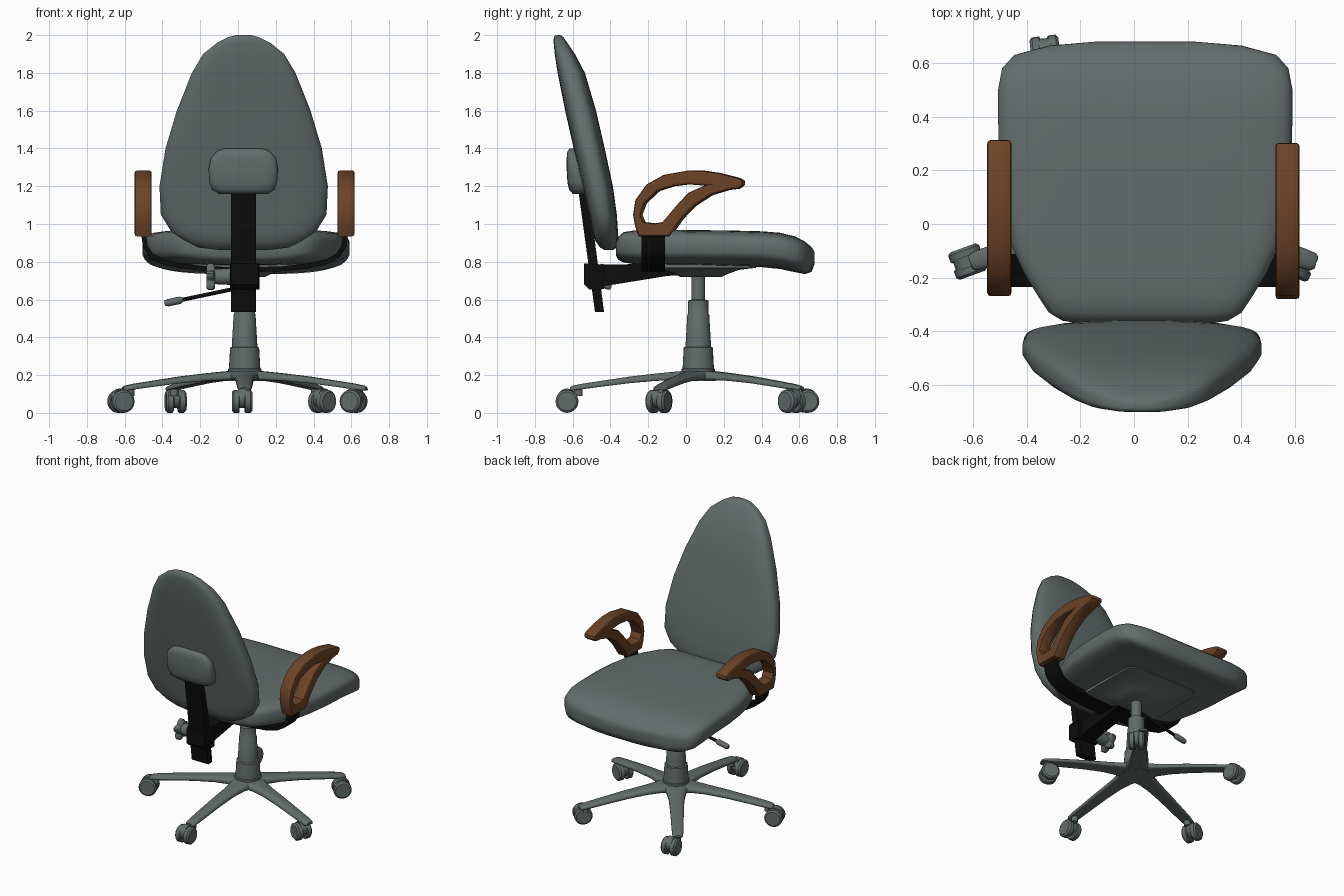
import bpy, bmesh, math
from mathutils import Vector, Matrix

if "Cube" in bpy.data.objects:
    bpy.data.objects.remove(bpy.data.objects["Cube"])

CX, CY = 0.035, 0.065          # column centre


def material(name, rgb):
    m = bpy.data.materials.new(name)
    m.diffuse_color = (*rgb, 1)
    m.use_nodes = True
    m.node_tree.nodes["Principled BSDF"].inputs["Base Color"].default_value = m.diffuse_color
    return m


GREY = material("slate grey", (0.125, 0.153, 0.148))
BLACK = material("black", (0.004, 0.004, 0.004))
BROWN = material("wood brown", (0.15, 0.056, 0.021))


def finish(ob, mat, angle=40):
    ob.data.materials.clear()
    ob.data.materials.append(mat)
    bpy.ops.object.select_all(action='DESELECT')
    ob.select_set(True)
    bpy.context.view_layer.objects.active = ob
    bpy.ops.object.shade_smooth_by_angle(angle=math.radians(angle))
    return ob


def loft(name, rings, mat, angle=40):
    """Skin a list of equal-length point rings and cap both ends."""
    bm = bmesh.new()
    rows = [[bm.verts.new(p) for p in r] for r in rings]
    n = len(rows[0])
    for a, b in zip(rows, rows[1:]):
        for i in range(n):
            bm.faces.new((a[i], a[(i + 1) % n], b[(i + 1) % n], b[i]))
    bm.faces.new(rows[0])
    bm.faces.new(rows[-1])
    bmesh.ops.recalc_face_normals(bm, faces=bm.faces)
    me = bpy.data.meshes.new(name)
    bm.to_mesh(me)
    bm.free()
    ob = bpy.data.objects.new(name, me)
    bpy.context.collection.objects.link(ob)
    return finish(ob, mat, angle)


def oval(axis, pos, cx, hw, lo, hi, power=4, lift=0, n=32):
    """Superellipse ring across y or z; lo..hi spans the other axis."""
    pts = []
    for i in range(n):
        a = 2 * math.pi * (i + 0.5) / n
        c, s = math.cos(a), math.sin(a)
        u = math.copysign(abs(c) ** (2 / power), c)
        v = math.copysign(abs(s) ** (2 / power), s)
        t = (lo + hi) / 2 + v * (hi - lo) / 2 + lift * u * u
        pts.append((cx + hw * u, pos, t) if axis == 'y' else (cx + hw * u, t, pos))
    return pts


def rect(axis, pos, cx, hw, lo, hi):
    q = [(cx - hw, lo), (cx + hw, lo), (cx + hw, hi), (cx - hw, hi)]
    return [(x, pos, t) if axis == 'y' else (x, t, pos) for x, t in q]


def rod(name, stations, p0, direction, mat, n=24):
    """Turned part: stations are (distance along axis, radius)."""
    m = Vector(direction).to_track_quat('Z', 'Y').to_matrix()
    rings = [[Vector(p0) + m @ Vector((r * math.cos(2 * math.pi * i / n),
              r * math.sin(2 * math.pi * i / n), d)) for i in range(n)] for d, r in stations]
    return loft(name, rings, mat)


# Seat cushion
seat = [(-.37, .25, .83, .90), (-.36, .31, .81, .93), (-.33, .36, .795, .955), (-.27, .40, .785, .965),
        (-.18, .455, .78, .968), (-.08, .50, .78, .968), (.05, .53, .78, .966), (.2, .545, .775, .965),
        (.4, .55, .77, .96), (.5, .55, .76, .952), (.58, .535, .743, .932), (.63, .49, .733, .905),
        (.665, .36, .745, .875), (.68, .18, .785, .85)]
loft("seat", [oval('y', y, .042, w, a, b, 4, .012) for y, w, a, b in seat], GREY, 60)

# Backrest cushion
back = [(.862, .12, -.43, -.385), (.875, .24, -.455, -.37), (.91, .31, -.48, -.36), (.96, .385, -.495, -.36),
        (1.05, .44, -.512, -.366), (1.2, .447, -.548, -.387), (1.4, .415, -.595, -.43), (1.6, .355, -.64, -.476),
        (1.8, .275, -.68, -.535), (1.9, .215, -.695, -.588), (1.96, .14, -.701, -.628),
        (1.99, .08, -.7, -.65), (2.0, .04, -.69, -.665)]
loft("backrest", [oval('z', z, .03, w, a, b, 3.2) for z, w, a, b in back], GREY, 60)

# Cover plate behind the backrest
cover = [(1.16, .13, -.60, -.50), (1.18, .165, -.618, -.5), (1.22, .18, -.628, -.5), (1.29, .184, -.632, -.52),
         (1.35, .172, -.632, -.55), (1.385, .14, -.628, -.56), (1.4, .1, -.615, -.575)]
loft("backrest_cover", [oval('z', z, .028, w, a, b) for z, w, a, b in cover], GREY, 60)

# Black back bar, clamp and mechanism arm
loft("back_bar", [rect('z', .535, .03, .066, -.482, -.434), rect('z', 1.2, .03, .066, -.573, -.52)], BLACK)
loft("bar_clamp", [rect('y', -.54, CX, .072, .68, .79), rect('y', -.51, CX, .078, .652, .79),
                   rect('y', -.435, CX, .078, .655, .785)], BLACK)
loft("mechanism_arm", [rect('y', -.44, CX, .055, .67, .785), rect('y', -.1, CX, .055, .725, .79),
                       rect('y', .05, CX, .055, .735, .79)], BLACK)

# Pan under the seat
loft("seat_pan", [oval('z', z, CX, h, .08 - h, .08 + h, p) for z, h, p in
                  [(.79, .29, 8), (.768, .29, 8), (.757, .2, 6), (.735, .14, 4), (.72, .11, 3)]], GREY)

# Flat bracket carrying both armrests
half = [(0, .757), (.2, .763), (.35, .78), (.44, .802), (.495, .835), (.525, .88), (.537, .96)]
path = [Vector((CX - d, z)) for d, z in reversed(half)] + [Vector((CX + d, z)) for d, z in half[1:]]
rings = []
for i, p in enumerate(path):
    t = (path[min(i + 1, len(path) - 1)] - path[max(i - 1, 0)]).normalized()
    nrm = Vector((-t.y, t.x)) * .013
    a, b = p + nrm, p - nrm
    rings.append([(a.x, -.235, a.y), (a.x, -.112, a.y), (b.x, -.112, b.y), (b.x, -.235, b.y)])
loft("armrest_bracket", rings, BLACK)

# Looped armrests: (y, z) outlines with a hole
outer = [(-.243, .935), (-.262, .99), (-.272, 1.05), (-.26, 1.127), (-.2, 1.21), (-.11, 1.26), (.02, 1.283),
         (.1, 1.282), (.18, 1.27), (.286, 1.243), (.308, 1.23), (.31, 1.207), (.286, 1.187), (.23, 1.18),
         (.14, 1.153), (.05, 1.095), (-.016, 1.026), (-.08, .935)]
inner = [(-.217, 1.01), (-.233, 1.048), (-.21, 1.11), (-.14, 1.175), (-.06, 1.2), (.02, 1.21), (.105, 1.203),
         (.02, 1.165), (-.04, 1.1), (-.116, 1.01), (-.16, 1.003)]
for side, x, dy in (("left", -.502, .003), ("right", .572, -.008)):
    cu = bpy.data.curves.new(side + "_armrest", 'CURVE')
    cu.dimensions = '2D'
    cu.fill_mode = 'BOTH'
    for pts in (outer, inner):
        sp = cu.splines.new('POLY')
        sp.points.add(len(pts) - 1)
        for q, (y, z) in zip(sp.points, pts):
            q.co = (y + dy, z, 0, 1)
        sp.use_cyclic_u = True
    cu.extrude, cu.bevel_depth, cu.bevel_resolution, cu.offset = .033, .012, 1, -.012
    ob = bpy.data.objects.new(side + "_armrest", cu)
    bpy.context.collection.objects.link(ob)
    # curve x -> world y, curve y -> world z, curve z -> world x
    ob.matrix_world = Matrix(((0, 0, 1, x), (1, 0, 0, 0), (0, 1, 0, 0), (0, 0, 0, 1)))
    bpy.ops.object.select_all(action='DESELECT')
    ob.select_set(True)
    bpy.context.view_layer.objects.active = ob
    bpy.ops.object.convert(target='MESH')
    finish(bpy.context.view_layer.objects.active, BROWN, 35)

# Gas lift column
rod("column", [(.17, .092), (.232, .088), (.236, .083), (.345, .077), (.35, .068), (.52, .058), (.525, .055),
               (.595, .053), (.6, .036), (.76, .036)], (CX, CY, 0), (0, 0, 1), GREY, 28)

# Height lever
lv = Vector((-.31, 0, -.065)).normalized()
rod("lever_rod", [(0, .011), (.33, .011)], (.02, CY, .665), lv, BLACK, 10)
rod("lever_grip", [(.32, .012), (.335, .02), (.40, .019), (.418, .014)], (.02, CY, .665), lv, GREY, 12)

# Lobed tilt knob on the clamp
rod("knob_stub", [(0, .045), (.1, .04)], (-.03, -.45, .722), (-1, 0, 0), GREY, 16)
lobes = []
for x, k in ((-.122, .85), (-.13, 1), (-.158, 1), (-.167, .85)):
    lobes.append([(x, -.445 + k * (.062 + .013 * math.cos(5 * a)) * math.sin(a),
                   .715 + k * (.062 + .013 * math.cos(5 * a)) * math.cos(a))
                  for a in [2 * math.pi * i / 40 for i in range(40)]])
loft("tilt_knob", lobes, GREY)

# Five-leg star base: (radius, half width, bottom, top)
leg = [(0, .085, .175, .225), (.07, .082, .175, .224), (.13, .064, .175, .219), (.22, .052, .172, .21),
       (.36, .046, .16, .194), (.5, .042, .143, .173), (.62, .038, .127, .155), (.665, .034, .122, .145),
       (.678, .024, .124, .138)]
# Casters: (x, y, rolling direction in degrees)
casters = [(.022, -.63, -90), (.612, -.145, -25), (.445, .56, 45), (-.33, .64, 97), (-.62, -.14, 200)]
for k, (x, y, deg) in enumerate(casters):
    a = math.radians(-90 + 72 * k)
    turn = Matrix.Translation((CX, CY, 0)) @ Matrix.Rotation(a - math.pi / 2, 4, 'Z')
    loft(f"base_leg_{k + 1}", [[turn @ Vector(p) for p in oval('y', r, 0, w, lo, hi, 3.5, -.008, 16)]
                               for r, w, lo, hi in leg], GREY, 50)
    d = math.radians(deg)
    axle = Vector((-math.sin(d), math.cos(d), 0))
    c = Vector((x, y, .061))
    for s in (-1, 1):
        rod(f"caster_wheel_{k + 1}_{'ab'[s > 0]}", [(.013, .055), (.018, .061), (.044, .061), (.054, .05)],
            c, axle * s, GREY, 20)
    # hood between the wheels, and pivot stem
    rod(f"caster_hood_{k + 1}", [(-.022, .052), (.022, .052)], c + Vector((0, 0, .016)), axle, GREY, 20)
    p = turn @ Vector((0, .635, .09))
    rod(f"caster_stem_{k + 1}", [(0, .022), (.045, .022)], p, (0, 0, 1), GREY, 12)
